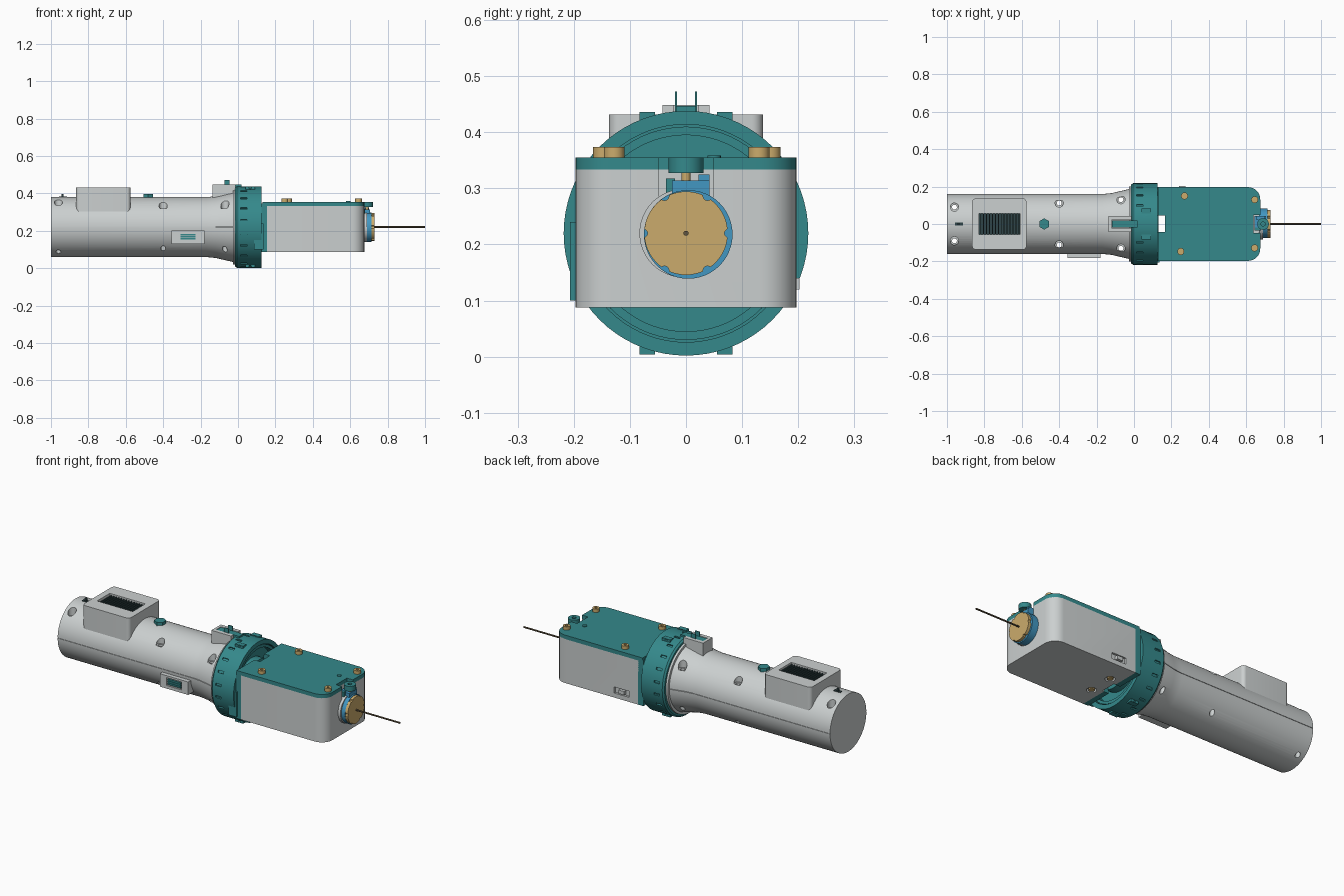
import bpy, bmesh, math
from mathutils import Matrix, Vector

if "Cube" in bpy.data.objects:
    bpy.data.objects.remove(bpy.data.objects["Cube"])

AXIS = 0.22  # height of the long axis
ROT = {"x": Matrix.Rotation(math.pi / 2, 4, "Y"), "z": Matrix()}
ROT["y"] = Matrix.Rotation(math.pi / 2, 4, "X")


def material(name, *rgb):
    m = bpy.data.materials.new(name)
    m.use_nodes = True
    m.diffuse_color = (*rgb, 1)
    m.node_tree.nodes["Principled BSDF"].inputs["Base Color"].default_value = (*rgb, 1)
    return m


GREY = material("light grey", 0.6, 0.63, 0.63)
TEAL = material("teal", 0.035, 0.25, 0.26)
TAN = material("brass tan", 0.6, 0.41, 0.15)
BLUE = material("blue", 0.055, 0.31, 0.54)
DARK = material("dark slate", 0.03, 0.06, 0.065)
WIRE = material("needle brown", 0.12, 0.09, 0.05)


def finish(name, bm, mat):
    bmesh.ops.recalc_face_normals(bm, faces=bm.faces)
    me = bpy.data.meshes.new(name)
    bm.to_mesh(me)
    bm.free()
    ob = bpy.data.objects.new(name, me)
    bpy.context.collection.objects.link(ob)
    if mat:
        me.materials.append(mat)
    return ob


def block(name, x, y, z, mat=None, radius=0, front_only=False):
    """Box from axis ranges; optional rounded upright corners."""
    bm = bmesh.new()
    bmesh.ops.create_cube(bm, size=1)
    for v in bm.verts:
        v.co = Vector([(r[0] + r[1]) / 2 + c * (r[1] - r[0]) for c, r in zip(v.co, (x, y, z))])
    if radius:
        edges = [e for e in bm.edges if abs(e.verts[0].co.z - e.verts[1].co.z) > 1e-4
                 and (not front_only or e.verts[0].co.x > sum(x) / 2)]
        bmesh.ops.bevel(bm, geom=edges, offset=radius, segments=8, profile=0.5, affect="EDGES")
    return finish(name, bm, mat)


def rod(name, centre, r, length, axis="z", mat=None, sides=32):
    bm = bmesh.new()
    bmesh.ops.create_cone(bm, cap_ends=True, segments=sides, radius1=r, radius2=r, depth=length,
                          matrix=Matrix.Translation(centre) @ ROT[axis])
    return finish(name, bm, mat)


def lathe(name, profile, mat, sides=72):
    """Turn (x, radius) points around the long axis."""
    bm = bmesh.new()
    rings = []
    for i in range(sides):
        a = 2 * math.pi * i / sides
        rings.append([bm.verts.new((x, r * math.cos(a), AXIS + r * math.sin(a))) for x, r in profile])
    for i in range(sides):
        p, q = rings[i], rings[(i + 1) % sides]
        for k in range(len(profile) - 1):
            bm.faces.new((p[k], p[k + 1], q[k + 1], q[k]))
    bmesh.ops.remove_doubles(bm, verts=bm.verts, dist=1e-5)
    return finish(name, bm, mat)


def cut(ob, *cutters):
    for c in cutters:
        mod = ob.modifiers.new("cut", "BOOLEAN")
        mod.operation, mod.solver, mod.object = "DIFFERENCE", "EXACT", c
        bpy.context.view_layer.objects.active = ob
        bpy.ops.object.modifier_apply(modifier=mod.name)
        bpy.data.objects.remove(c)


# Handle tube with flared end, shell seam and screw holes
tube = lathe("handle_tube", [(-1, 0), (-1, 0.16), (-0.17, 0.16), (-0.12, 0.165), (-0.025, 0.187),
                             (-0.012, 0.187), (-0.012, 0)], GREY)
for side in (-1, 1):
    cut(tube, block("seam_cutter", (-1.1, 0.1), sorted((side * 0.157, side * 0.3)), (0.219, 0.222)))
    for x, y in ((-0.96, 0.09), (-0.4, 0.112), (-0.07, 0.13)):
        cut(tube, rod("bore_cutter", (x, side * y, 0.42), 0.022, 0.2),
            rod("hole_cutter", (x, side * y, AXIS), 0.013, 0.6))
lathe("tube_rim", [(-0.028, 0.15), (-0.028, 0.2), (-0.016, 0.2), (-0.016, 0.15)], GREY)

# Vented housing on top of the handle
housing = block("vent_housing", (-0.865, -0.575), (-0.137, 0.137), (0.26, 0.432), GREY, 0.02)
cut(housing, block("vent_cutter", (-0.83, -0.61), (-0.056, 0.056), (0.405, 0.5)))
block("vent_floor", (-0.83, -0.61), (-0.056, 0.056), (0.402, 0.408), DARK)
for i in range(14):
    x = -0.822 + i * 0.0157
    block("vent_slat", (x, x + 0.005), (-0.056, 0.056), (0.407, 0.424), DARK)

# Buttons, small plug and side switch
rod("top_button", (-0.48, 0, 0.382), 0.03, 0.03, mat=TEAL, sides=6)
block("rear_plug", (-0.957, -0.915), (-0.009, 0.009), (0.37, 0.383), DARK)
block("rear_plug_pin", (-0.943, -0.932), (-0.006, 0.006), (0.38, 0.397), DARK)
switch = block("switch_housing", (-0.355, -0.18), (-0.182, -0.1), (0.13, 0.202), GREY)
cut(switch, block("switch_cutter", (-0.315, -0.22), (-0.3, -0.17), (0.147, 0.191)))
block("switch_base", (-0.315, -0.22), (-0.174, -0.168), (0.147, 0.191), GREY)
for z in (0.153, 0.164, 0.175):
    block("switch_slider", (-0.308, -0.227), (-0.18, -0.172), (z, z + 0.009), TEAL)

# Latch above the flare
latch = block("latch_base", (-0.135, -0.014), (-0.042, 0.042), (0.36, 0.449), GREY)
cut(latch, block("latch_cutter", (-0.12, 0.1), (-0.021, 0.021), (0.41, 0.6)))
block("latch_tongue", (-0.118, 0.02), (-0.018, 0.018), (0.408, 0.447), TEAL)
for y in (-0.018, 0.018):
    block("latch_blade", (-0.072, -0.045), (y - 0.002, y + 0.002), (0.42, 0.473), TEAL)

# Coupling ring with grip slots and lugs
ring = lathe("coupling_ring", [(-0.015, 0), (-0.015, 0.21), (-0.006, 0.218), (0.125, 0.218),
                               (0.125, 0.194), (0.1, 0.194), (0.1, 0.19), (0.12, 0.19),
                               (0.12, 0.175), (0.085, 0.175), (0.085, 0)], TEAL)
slots = bmesh.new()
for i in range(20):
    turn = Matrix.Rotation(2 * math.pi * (i + 0.5) / 20, 4, "X")
    bmesh.ops.create_cube(slots, size=1, matrix=Matrix.Translation((0.03, 0, AXIS)) @ turn
                          @ Matrix.Translation((0, 0, 0.222)) @ Matrix.Diagonal((0.034, 0.012, 0.024, 1)))
cut(ring, finish("slot_cutter", slots, None))
for side in (-1, 1):
    for up in (-1, 1):
        z = AXIS + up * 0.204
        lug = block("ring_lug", (0.04, 0.09), sorted((side * 0.055, side * 0.083)),
                    (z - 0.012, z + 0.012), TEAL)
        cut(lug, rod("lug_cutter", (0.065, side * 0.069, z + up * 0.006), 0.006, 0.1, "y"))
block("ring_catch", (0.085, 0.135), (-0.207, -0.18), (0.1, 0.24), TEAL)
rod("coupling_hub", (0.105, 0, AXIS), 0.12, 0.05, "x", TEAL, 48)

# Body box, back frame and lid
body = block("body_box", (0.155, 0.675), (-0.197, 0.197), (0.088, 0.334), GREY, 0.065, True)
frame = block("back_frame", (0.125, 0.157), (-0.197, 0.197), (0.088, 0.345), TEAL)
lid = block("body_lid", (0.13, 0.675), (-0.197, 0.197), (0.333, 0.355), TEAL, 0.065, True)
for part in (body, frame, lid):
    cut(part, block("notch_cutter", (0.122, 0.165), (-0.042, 0.045), (0, 0.6)))
for part in (body, lid):
    cut(part, block("front_notch_cutter", (0.638, 0.8), (-0.048, 0.048), (0.25, 0.6)))
cut(body, block("side_slot_cutter", (0.215, 0.305), (0.185, 0.3), (0.113, 0.147)))
block("side_slider", (0.24, 0.275), (0.18, 0.202), (0.12, 0.14), GREY)
for y in (-0.07, 0.07):
    cut(body, rod("bottom_bore_cutter", (0.21, y, 0.09), 0.025, 0.03))
    rod("bottom_screw", (0.21, y, 0.098), 0.016, 0.02, mat=TAN, sides=12)

# Lid screws and small lid pin
for x, y in ((0.27, 0.15), (0.25, -0.147), (0.645, 0.13), (0.645, -0.128)):
    screw = rod("lid_screw", (x, y, 0.36), 0.0185, 0.028, mat=TAN, sides=24)
    cut(screw, rod("screw_socket_cutter", (x, y, 0.375), 0.008, 0.016, sides=6))
rod("lid_pin", (0.59, 0.05, 0.355), 0.012, 0.008, mat=TEAL, sides=16)

# Nose: grey seat, blue collar, brass disc with notched rim, needle
rod("nose_seat", (0.68, -0.004, AXIS), 0.079, 0.02, "x", GREY, 48)
rod("nose_collar", (0.69, 0.004, AXIS - 0.002), 0.079, 0.046, "x", BLUE, 48)
disc = rod("nose_disc", (0.718, 0, AXIS), 0.0745, 0.022, "x", TAN, 48)
for i in range(6):
    a = math.pi / 3 * i
    cut(disc, rod("rim_cutter", (0.73, 0.0765 * math.cos(a), AXIS + 0.0765 * math.sin(a)),
                  0.008, 0.05, "x", sides=12))
rod("needle", (0.863, 0, AXIS), 0.0045, 0.274, "x", WIRE, 12)

# Nose clamp with adjusting knob
block("clamp_block", (0.645, 0.705), (-0.025, 0.042), (0.26, 0.314), BLUE)
block("clamp_cheek", (0.655, 0.7), (0.022, 0.042), (0.29, 0.325), BLUE)
block("clamp_tab", (0.645, 0.68), (-0.036, -0.02), (0.29, 0.318), TEAL)
rod("knob_stem", (0.69, 0, 0.32), 0.008, 0.03, mat=TAN, sides=16)
knob = rod("adjusting_knob", (0.69, 0, 0.341), 0.031, 0.028, mat=TEAL)
cut(knob, rod("knob_socket_cutter", (0.69, 0, 0.355), 0.012, 0.02, sides=6))

# Smooth the round surfaces, keep edges sharp
bpy.ops.object.select_all(action="SELECT")
for ob in bpy.context.selected_objects:
    if ob.type != "MESH":
        ob.select_set(False)
bpy.context.view_layer.objects.active = tube
bpy.ops.object.shade_smooth_by_angle(angle=math.radians(30))
bpy.ops.object.select_all(action="DESELECT")
